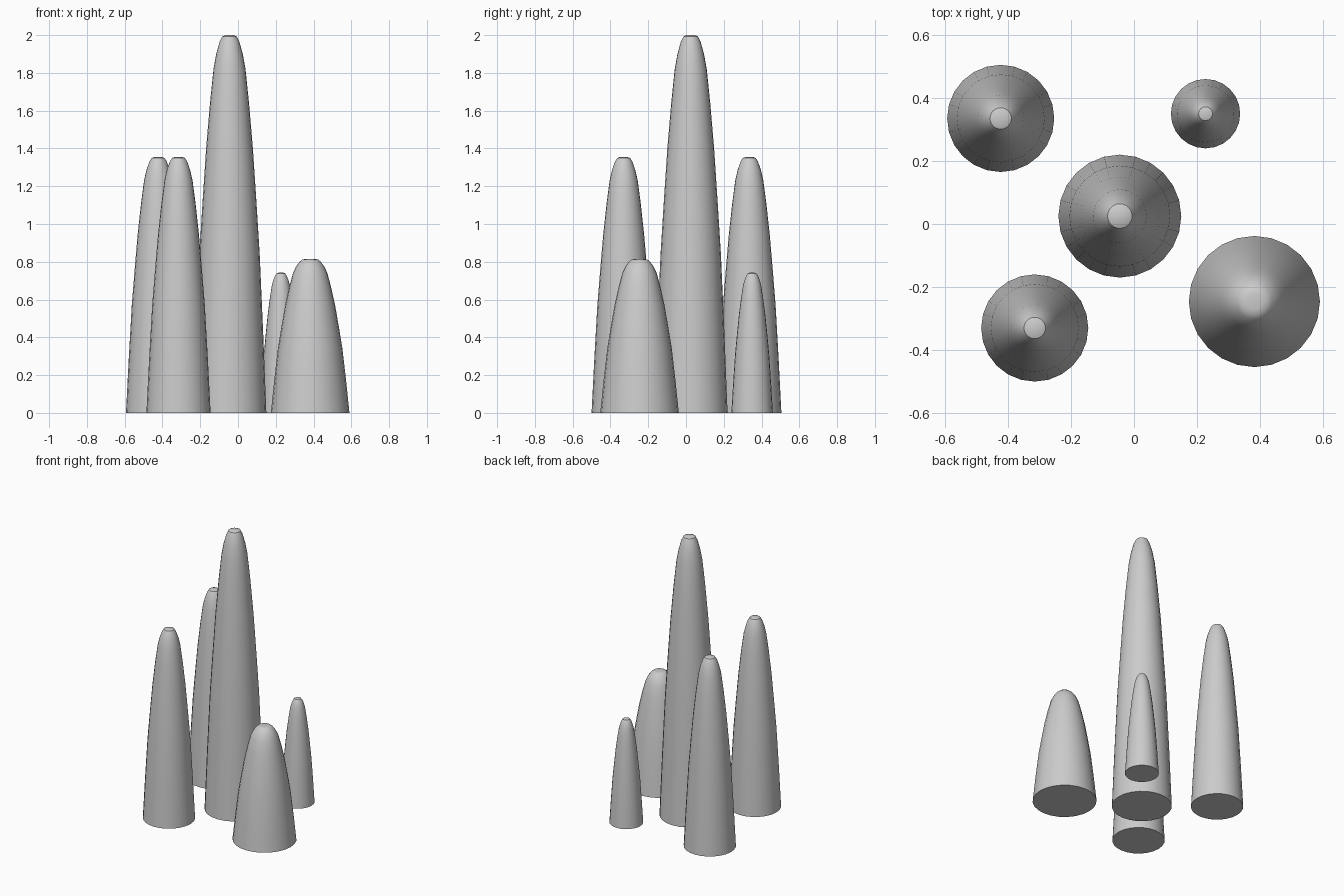
import bpy, bmesh
from math import cos, sin, pi

if "Cube" in bpy.data.objects:
    bpy.data.objects.remove(bpy.data.objects["Cube"])

SIDES = 24
# Shared blunt spire profile: (radius fraction, height fraction)
PROFILE = [(1, 0), (0.915, 0.21), (0.82, 0.42), (0.73, 0.56), (0.635, 0.70),
           (0.53, 0.82), (0.435, 0.91), (0.36, 0.95), (0.27, 0.982),
           (0.2, 0.996), (0.115, 1.0)]


def spire(name, x, y, radius, height):
    bm = bmesh.new()
    rings = []
    for r, h in PROFILE:
        rings.append([bm.verts.new((r * radius * cos(2 * pi * i / SIDES),
                                    r * radius * sin(2 * pi * i / SIDES),
                                    h * height)) for i in range(SIDES)])
    for low, high in zip(rings, rings[1:]):
        for i in range(SIDES):
            j = (i + 1) % SIDES
            bm.faces.new((low[i], low[j], high[j], high[i]))
    # Flat base and small flat tip
    bm.faces.new(rings[0][::-1])
    bm.faces.new(rings[-1])
    mesh = bpy.data.meshes.new(name)
    bm.to_mesh(mesh)
    bm.free()
    obj = bpy.data.objects.new(name, mesh)
    obj.location = (x, y, 0)
    bpy.context.collection.objects.link(obj)
    bpy.ops.object.select_all(action='DESELECT')
    obj.select_set(True)
    bpy.context.view_layer.objects.active = obj
    bpy.ops.object.shade_smooth_by_angle(angle=pi / 6)


# Cluster of five separate spires
spire("tall_spire", -0.045, 0.025, 0.195, 2.0)
spire("back_left_spire", -0.423, 0.335, 0.17, 1.355)
spire("front_left_spire", -0.315, -0.33, 0.17, 1.355)
spire("small_spire", 0.227, 0.35, 0.11, 0.742)
spire("wide_spire", 0.382, -0.246, 0.208, 0.815)
